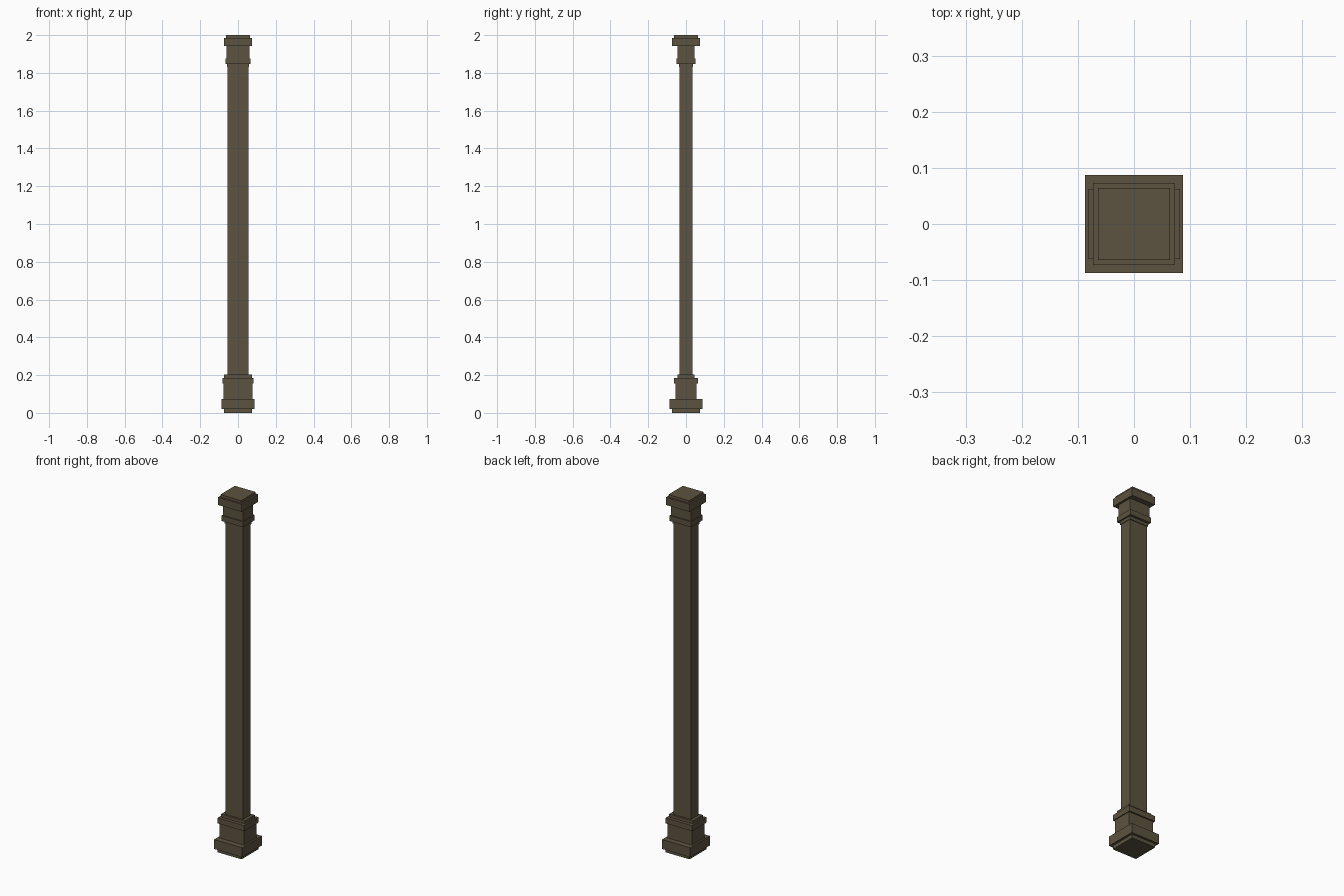
import bpy, bmesh

if "Cube" in bpy.data.objects:
    bpy.data.objects.remove(bpy.data.objects["Cube"])

# One flat colour
stone = bpy.data.materials.new("dark olive stone")
stone.diffuse_color = (0.107, 0.087, 0.052, 1)
stone.use_nodes = True
stone.node_tree.nodes["Principled BSDF"].inputs["Base Color"].default_value = stone.diffuse_color


def stack(name, rings):
    """Rectangular moulding lofted through (half_x, half_y, z) rings."""
    bm = bmesh.new()
    loops = [[bm.verts.new((sx * x, sy * y, z))
              for sx, sy in ((-1, -1), (1, -1), (1, 1), (-1, 1))]
             for x, y, z in rings]
    bm.faces.new(loops[0][::-1])
    bm.faces.new(loops[-1])
    for a, b in zip(loops, loops[1:]):
        for i in range(4):
            j = (i + 1) % 4
            bm.faces.new((a[i], a[j], b[j], b[i]))
    mesh = bpy.data.meshes.new(name)
    bm.to_mesh(mesh)
    bm.free()
    mesh.materials.append(stone)
    bpy.context.collection.objects.link(bpy.data.objects.new(name, mesh))


def steps(*blocks):
    """Turn (half_x, half_y, z0, z1) blocks into stepped rings."""
    return [(x, y, z) for x, y, z0, z1 in blocks for z in (z0, z1)]


# Base: foot, plinth, pedestal, collar, upper lip
stack("base", steps((0.074, 0.074, 0.0, 0.02),
                    (0.087, 0.087, 0.02, 0.073),
                    (0.077, 0.055, 0.073, 0.155),
                    (0.082, 0.0625, 0.155, 0.186),
                    (0.073, 0.044, 0.186, 0.203)))

# Shaft
stack("shaft", steps((0.055, 0.034, 0.203, 1.83)))

# Capital: lower lip, collar, neck, slab, top
stack("capital", steps((0.058, 0.038, 1.83, 1.847),
                       (0.066, 0.051, 1.847, 1.877),
                       (0.061, 0.044, 1.877, 1.943),
                       (0.073, 0.073, 1.943, 1.986),
                       (0.064, 0.064, 1.986, 2.0)))
